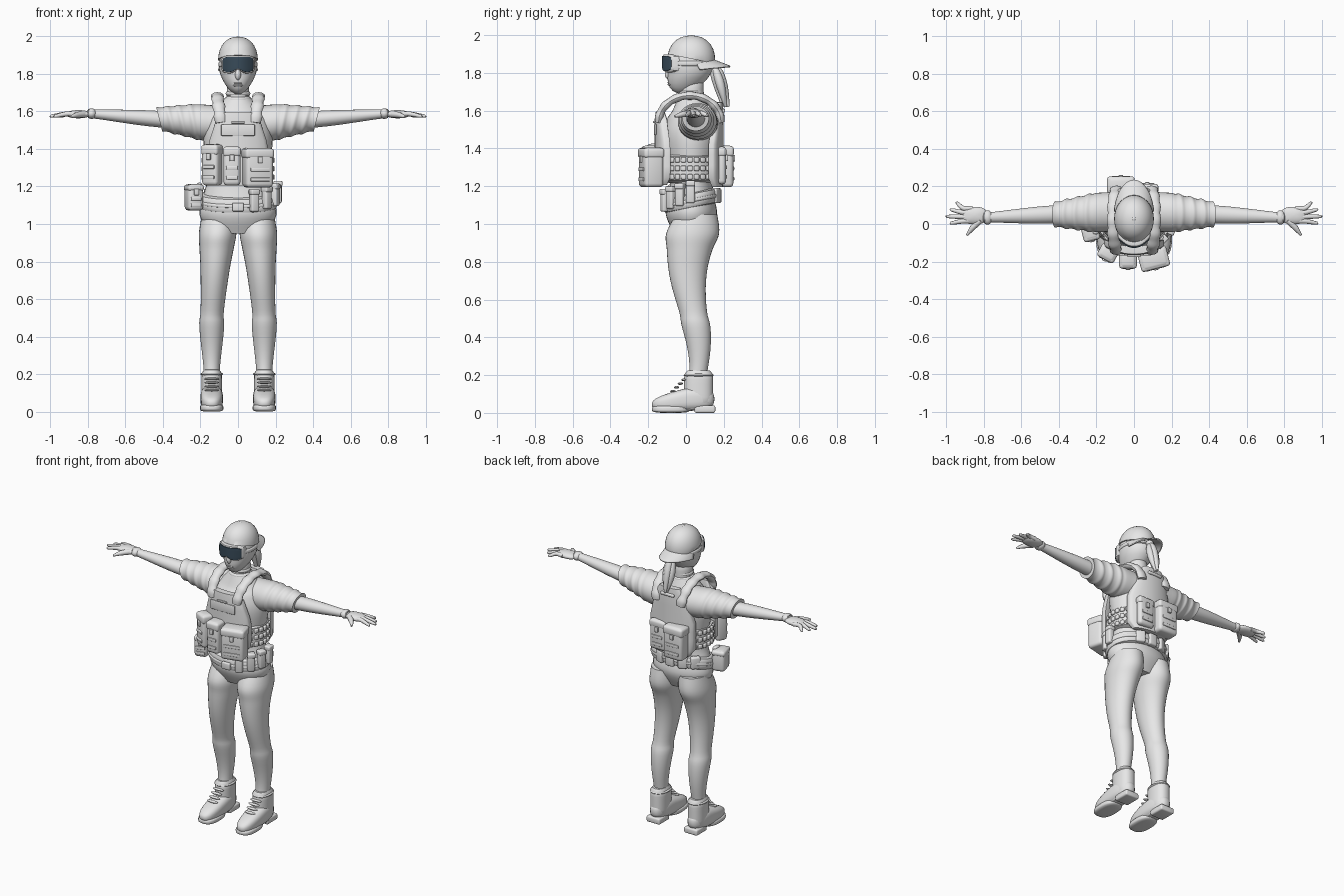
import bpy, bmesh, math
from mathutils import Vector, Matrix

default = bpy.data.objects.get("Cube")
if default:
    bpy.data.objects.remove(default, do_unlink=True)


def material(name, colour):
    mat = bpy.data.materials.new(name)
    mat.use_nodes = True
    mat.diffuse_color = (*colour, 1)
    mat.node_tree.nodes["Principled BSDF"].inputs["Base Color"].default_value = (*colour, 1)
    return mat


GREY = material("light grey", (.8, .8, .8))
LENS = material("dark blue lens", (.04, .07, .1))
SIDES = {"left": 1, "right": -1}
parts = []


def finish(name, bm, mat=GREY, flip=1):
    for vert in bm.verts:
        vert.co.x *= flip
    bmesh.ops.recalc_face_normals(bm, faces=bm.faces)
    mesh = bpy.data.meshes.new(name)
    bm.to_mesh(mesh)
    bm.free()
    mesh.materials.append(mat)
    obj = bpy.data.objects.new(name, mesh)
    bpy.context.collection.objects.link(obj)
    parts.append(obj)
    return obj


def skin(name, rings, mat=GREY, flip=1):
    """Join rings of points into a closed surface."""
    bm = bmesh.new()
    rows = [[bm.verts.new(point) for point in ring] for ring in rings]
    for low, high in zip(rows, rows[1:]):
        for i in range(len(low)):
            bm.faces.new((low[i - 1], low[i], high[i], high[i - 1]))
    bm.faces.new(rows[0])
    bm.faces.new(rows[-1])
    return finish(name, bm, mat, flip)


def spline(keys, steps=5):
    """Pass a smooth curve through tuples of equal length."""
    keys = [Vector(key) for key in keys]
    result = []
    for i in range(len(keys) - 1):
        start, end = keys[i], keys[i + 1]
        leave = (end - keys[max(i - 1, 0)]) / 2
        arrive = (keys[min(i + 2, len(keys) - 1)] - start) / 2
        for step in range(steps):
            t = step / steps
            ease = t * t * (3 - 2 * t)
            result.append(start.lerp(end, ease) + leave * t * (1 - t) ** 2 - arrive * t * t * (1 - t))
    return result + [keys[-1]]


def rounded(angle, power):
    """Point on a unit circle that squares off as the power grows."""
    c, s = math.cos(angle), math.sin(angle)
    reach = (abs(c) ** power + abs(s) ** power) ** (-1 / power)
    return c * reach, s * reach


def circle(power, segments=32):
    return [rounded(math.tau * i / segments, power) for i in range(segments)]


def loft(name, keys, warp, upright=True, flip=1):
    """Keys hold the position along the limb and the two radii; warp places the limb."""
    rings = []
    for along, wide, deep in spline(keys):
        outline = [(c * wide, s * deep) for c, s in circle(2)]
        rings.append([warp(u, v, along) if upright else warp(along, u, v) for u, v in outline])
    return skin(name, rings, flip=flip)


def pad(name, centre, size, plan=2, rise=2, warp=None, mat=GREY, flip=1, levels=14):
    """Rounded solid: half sizes, squareness in plan and squareness in height."""
    rings = []
    for level in range(levels + 1):
        spread, height = rounded(math.pi * (level / levels - .5), rise)
        spread = max(spread, .02)
        ring = [Vector(centre) + Vector((size[0] * c * spread, size[1] * s * spread, size[2] * height))
                for c, s in circle(plan)]
        rings.append([warp(*point) if warp else point for point in ring])
    return skin(name, rings, mat, flip)


def sweep(name, keys, wide=(1, 0, 0), flat=1, flip=1):
    """Sweep an oval along points given as x, y, z, radius."""
    path = spline(keys)
    rings = []
    for i, point in enumerate(path):
        tangent = (path[min(i + 1, len(path) - 1)] - path[max(i - 1, 0)]).to_3d().normalized()
        side = Vector(wide)
        side = (side - tangent * side.dot(tangent)).normalized()
        normal = tangent.cross(side) * flat
        rings.append([point.to_3d() + (side * c + normal * s) * point[3] for c, s in circle(2, 12)])
    return skin(name, rings, flip=flip)


def box(name, centre, size, bevel=.01, turn=0, flip=1):
    bm = bmesh.new()
    bmesh.ops.create_cube(bm, size=1, matrix=Matrix.Diagonal((*size, 1)))
    bmesh.ops.bevel(bm, geom=bm.edges[:], offset=bevel, segments=3, profile=.5, affect="EDGES")
    bm.transform(Matrix.Translation(centre) @ Matrix.Rotation(turn, 4, "Z"))
    return finish(name, bm, flip=flip)


def pouch(name, centre, size, turn=0):
    """Bag with a lid, two webbing bands and a buckle on its outer face."""
    width, depth, height = size
    middle, up = Vector(centre), Vector((0, 0, height))
    face = middle + Matrix.Rotation(turn, 3, "Z") @ Vector((0, math.copysign(depth / 2, middle.y), 0))
    box(name, middle, size, .02, turn)
    box(name + "_lid", middle + up * .36, (width * 1.05, depth * 1.06, height / 4), .015, turn)
    for level in (-.3, -.05):
        box(name + "_webbing", face + up * level, (width * .7, .01, .02), .004, turn)
    box(name + "_buckle", face + up * .2, (.025, .02, .035), .004, turn)


# Placement rules for the curved parts
def body_line(x, y, z):
    return x, y + .028, z


def leg_line(x, y, z):
    return x + .14 - .07 * max(0, z - .5), y + .04 + .03 * math.cos(7 * (z - .3)), z


def arm_line(x, y, z):
    return x, y + .07 - .045 * x, z + 1.525 + .08 * x


def sleeve_line(x, y, z):
    return arm_line(x + z / 4 * min(1, x * 3), y, z)


def toe_slope(x, y, z):
    return x, y, z * min(1.05, 1 + y * 2)


def jaw_taper(x, y, z):
    drop = max(0, 1.8 - z)
    return x * (1 - 2 * drop), y - drop * .4, z


def cap_edge(x, y, z):
    return x, y, max(z, 1.88 - y / 5)


def visor_curve(x, y, z):
    notch = math.exp(-(x / .02) ** 2) * max(0, 1.85 - z) / 2
    return x, y + 6.5 * x * x, z + notch


def plate_shape(x, y, z):
    x *= 1 - 2 * max(0, z - 1.42)
    return x, y - math.copysign(1.6, y) * x * x, z


def belt_tilt(x, y, z):
    return x, y, z + y / 5


# Torso and hips
loft("torso", [(.95, .15, .09), (1.05, .205, .135), (1.15, .185, .12), (1.25, .165, .115),
               (1.45, .185, .145), (1.55, .165, .13), (1.6, .13, .1), (1.67, .07, .07)], body_line)

for side, flip in SIDES.items():
    # Leg
    loft(side + "_leg", [(.15, .04, .05), (.25, .045, .05), (.45, .066, .075), (.54, .062, .074),
                         (.74, .076, .1), (.86, .09, .12), (.95, .1, .14), (1.05, .09, .11)],
         leg_line, flip=flip)

    # Boot with sole, heel, collar and laces
    pad(side + "_boot_foot", (.14, -.015, .07), (.06, .165, .06), 2.6, 3, toe_slope, flip=flip)
    pad(side + "_boot_shaft", (.14, .067, .13), (.054, .077, .095), 2.3, 8, flip=flip)
    pad(side + "_boot_collar", (.14, .067, .2), (.06, .08, .015), flip=flip)
    pad(side + "_boot_sole", (.14, -.08, .02), (.062, .1, .02), 2.6, 4, flip=flip)
    box(side + "_boot_heel", (.14, .1, .02), (.1, .11, .04), flip=flip)
    box(side + "_boot_arch", (.14, .03, .03), (.09, .1, .03), flip=flip)
    for k in range(5):
        pad(side + "_boot_lace", (.14, k * .02 - .07, .115 + k * .02), (.04, .014, .007), flip=flip)

    # Sleeve with creases and rolled cuff, then the forearm
    folds = []
    for k in range(18):
        x = .08 + k * .02
        radius = min(.105, .14 - .18 * x) + .006 * (k > 6 and k % 3 == 2)
        folds.append((x, radius, radius * .92))
    loft(side + "_sleeve", folds, sleeve_line, False, flip)
    loft(side + "_forearm", [(x, radius, radius * .9) for x, radius in
                             ((.36, .05), (.5, .046), (.62, .038), (.75, .028), (.8, .028))],
         arm_line, False, flip)

    # Gloved hand
    pad(side + "_glove_cuff", (.78, .035, 1.588), (.028, .038, .028), flip=flip)
    pad(side + "_palm", (.85, .045, 1.585), (.07, .046, .022), 2.6, flip=flip)
    for i, (finger, reach) in enumerate({"little": .95, "ring": .98, "middle": 1, "index": .98}.items()):
        tip = .11 - i * .035
        root = .05 + (tip - .058) * .65
        sweep(side + "_" + finger + "_finger",
              [(.86, root, 1.585, .013), (.91, root, 1.587, .013),
               (reach - .01, tip, 1.575, .009), (reach, tip, 1.574, .004)], (0, 1, 0), flip=flip)
    sweep(side + "_thumb", [(.82, .02, 1.585, .018), (.86, -.02, 1.58, .015), (.89, -.06, 1.57, .006)],
          (0, 0, 1), flip=flip)

    # Ribbed shoulder strap arching from chest to back
    arch = [math.pi * k / 14 for k in range(15)]
    sweep(side + "_shoulder_strap",
          [(.09 + .02 * math.sin(a), .02 - .165 * math.cos(a), 1.54 + .14 * math.sin(a), .03 + .005 * (k % 2))
           for k, a in enumerate(arch)], flat=.65, flip=flip)

# Neck and wrapped scarf
pad("neck", (0, .03, 1.67), (.06, .064, .1), 2, 6)
for fold in range(3):
    width = .08 - fold * .007
    pad("neck_wrap_fold", (0, .028, 1.635 + fold * .03), (width, width, .024))

# Head, masked face and nose
pad("head", (0, .02, 1.84), (.1, .12, .15), warp=jaw_taper)
pad("nose", (0, -.09, 1.795), (.016, .022, .03))
for lip in (1.738, 1.75):
    pad("lip", (0, -.083, lip), (.028, .015, .007))

# Backward cap with brim and button
pad("cap", (0, .028, 1.87), (.106, .126, .128), rise=2.2, warp=cap_edge)
pad("cap_button", (0, .028, 1.995), (.01, .01, .005))
bm = bmesh.new()
bmesh.ops.create_grid(bm, x_segments=24, y_segments=6, size=1)
for vert in bm.verts:
    a, t = vert.co.x * 1.35, (vert.co.y + 1) / 2
    vert.co = ((.1 + t * .01) * math.sin(a), .028 + (.118 + t * .09) * math.cos(a),
               1.872 - t * .035 - .025 * (1 - math.cos(a)))
finish("cap_brim", bm).modifiers.new("thickness", "SOLIDIFY").thickness = .008

# Ponytail of hanging locks
pad("hair_tie", (0, .15, 1.84), (.025, .025, .02))
for lock in range(4):
    spin = lock * math.pi / 2
    sweep("ponytail_lock", [(.018 * math.cos(spin) * math.sin(t * 3), .13 + .08 * t ** .6 + .014 * math.sin(spin),
                             1.85 - t * .23, .004 + .02 * math.sin(t ** .7 * 3))
                            for t in (k / 6 for k in range(7))])

# Goggles: frame, lens and head strap
pad("goggle_frame", (0, -.1, 1.85), (.088, .024, .048), 6, 6, visor_curve)
pad("goggle_lens", (0, -.124, 1.85), (.082, .004, .04), 8, 8, visor_curve, LENS)
pad("goggle_strap", (0, .022, 1.85), (.105, .124, .018), 2, 5)

# Front and back armour plates
pad("front_plate", (0, -.14, 1.4), (.16, .026, .195), 6, 12, plate_shape)
pad("back_plate", (0, .175, 1.42), (.16, .024, .225), 6, 12, plate_shape)
box("chest_panel", (0, -.163, 1.5), (.18, .012, .06), .005)
box("chest_tab", (0, -.17, 1.54), (.07, .012, .012), .004)
box("drag_handle", (0, .195, 1.6), (.1, .025, .02), .007)

# Waist wrap with webbing loops on both flanks
pad("waist_wrap", (0, .022, 1.295), (.182, .138, .08), 2.4, 10)
for side, flip in SIDES.items():
    for row in range(3):
        for step in range(-3, 4):
            a = step / 4
            box(side + "_webbing_loop", (.186 * math.cos(a) ** .75, .022 + .14 * math.sin(a), 1.25 + row * .045),
                (.018, .027, .028), .006, a, flip)

# Pouches on the armour
pouch("front_right_pouch", (-.138, -.155, 1.315), (.095, .075, .22), -.5)
pouch("front_middle_pouch", (-.032, -.187, 1.31), (.09, .095, .21))
pouch("front_left_pouch", (.105, -.185, 1.3), (.15, .105, .21), .25)
pouch("back_right_pouch", (-.07, .208, 1.305), (.14, .085, .22))
pouch("back_left_panel", (.07, .19, 1.31), (.115, .045, .2))

# Tilted belt, buckle and belt gear
pad("belt", (0, .028, 1.118), (.212, .145, .045), 2.2, 6, belt_tilt)
pad("belt_rim", (0, .028, 1.118), (.217, .15, .017), 2.2, 4, belt_tilt)
box("belt_buckle", (0, -.125, 1.09), (.06, .022, .045), .006)
pouch("hip_bag", (-.235, -.035, 1.142), (.085, .105, .14), .25)
box("hip_bag_hanger", (-.205, -.03, 1.2), (.03, .05, .04))
for i in range(4):
    a = i * .38 - 1.15
    spot = Vector((.213 * math.cos(a), .025 + .15 * math.sin(a), 1.125 + i * .015))
    box("left_belt_holder", spot, (.04, .046, .12), .01, a)
    box("left_belt_holder_cap", spot + Vector((0, 0, .045)), (.047, .05, .03), .008, a)
for i in range(4):
    a = 1.15 + i * .43
    box("rear_belt_pouch", (.2 * math.cos(a), .025 + .145 * math.sin(a), 1.15), (.035, .06, .08), .01, a)

# Smooth shading with kept edges
bpy.ops.object.select_all(action="DESELECT")
for part in parts:
    part.select_set(True)
bpy.context.view_layer.objects.active = parts[0]
bpy.ops.object.shade_smooth_by_angle(angle=.7)
